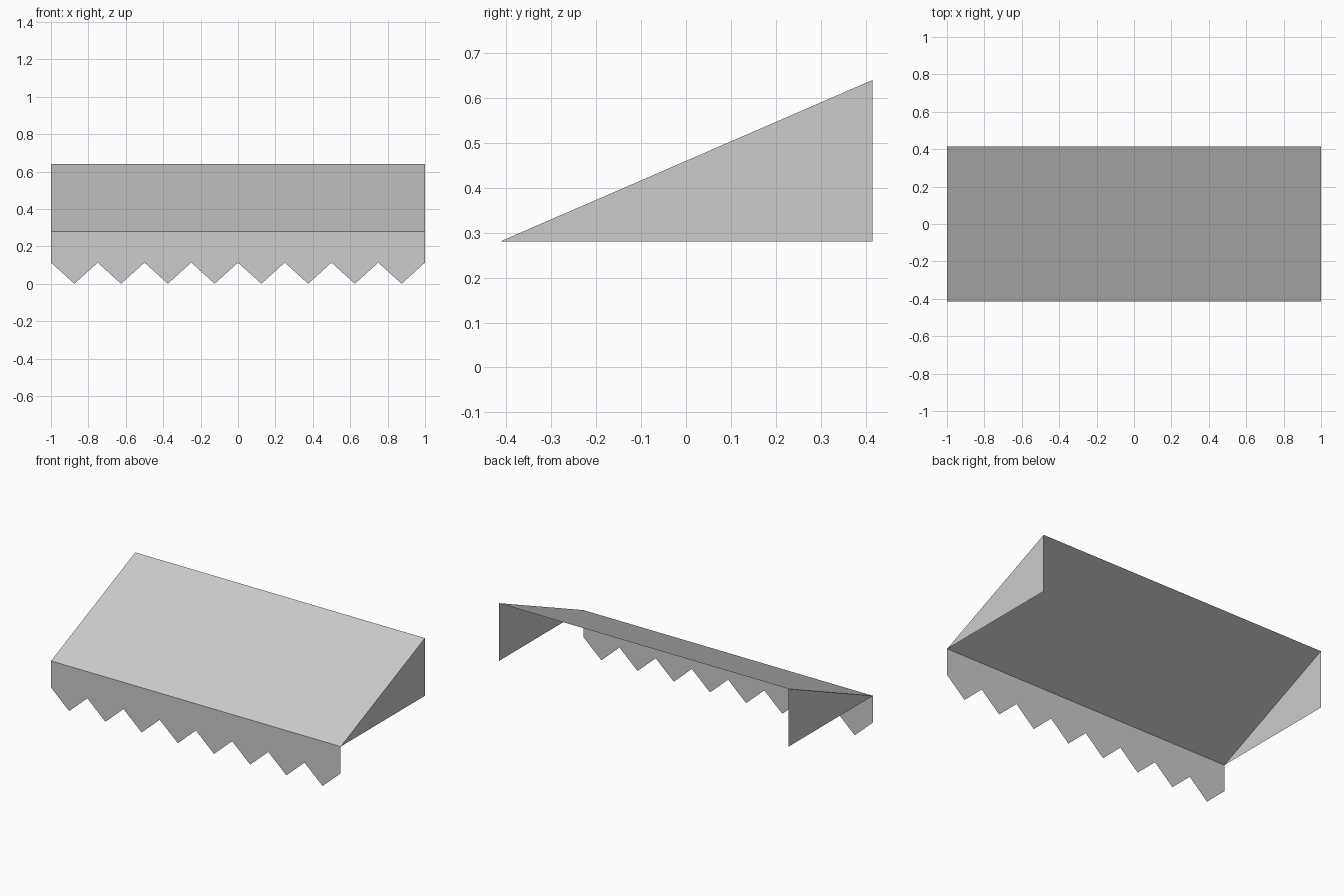
import bpy

if "Cube" in bpy.data.objects:
    bpy.data.objects.remove(bpy.data.objects["Cube"])

# Overall measurements
HALF_W, HALF_D = 1.0, 0.415
EAVE_Z, TOP_Z, NOTCH_Z = 0.28, 0.64, 0.113
TEETH = 8

canvas = bpy.data.materials.new("grey canvas")
canvas.diffuse_color = (0.6, 0.6, 0.6, 1)
canvas.use_nodes = True
canvas.node_tree.nodes["Principled BSDF"].inputs["Base Color"].default_value = canvas.diffuse_color


def sheet(name, verts, faces):
    """Make a thin flat-shaded cloth sheet."""
    mesh = bpy.data.meshes.new(name)
    mesh.from_pydata(verts, [], faces)
    mesh.materials.append(canvas)
    obj = bpy.data.objects.new(name, mesh)
    bpy.context.collection.objects.link(obj)
    return obj


# Sloping canopy
sheet("canopy", [(-HALF_W, -HALF_D, EAVE_Z), (HALF_W, -HALF_D, EAVE_Z),
                 (HALF_W, HALF_D, TOP_Z), (-HALF_W, HALF_D, TOP_Z)], [(0, 1, 2, 3)])

# Triangular side panels, facing outwards
for name, side in (("left_panel", -1), ("right_panel", 1)):
    x = side * HALF_W
    sheet(name, [(x, -HALF_D, EAVE_Z), (x, HALF_D, EAVE_Z), (x, HALF_D, TOP_Z)],
          [(0, 1, 2)[::side]])

# Hanging front valance with a zigzag hem, one five-sided strip per tooth
step = 2 * HALF_W / TEETH
verts, faces = [], []
for i in range(TEETH + 1):
    x = -HALF_W + i * step
    verts += [(x, -HALF_D, EAVE_Z), (x, -HALF_D, NOTCH_Z), (x + step / 2, -HALF_D, 0)]
verts.pop()
for i in range(TEETH):
    a = 3 * i
    faces.append((a, a + 1, a + 2, a + 4, a + 3))
sheet("valance", verts, faces)
